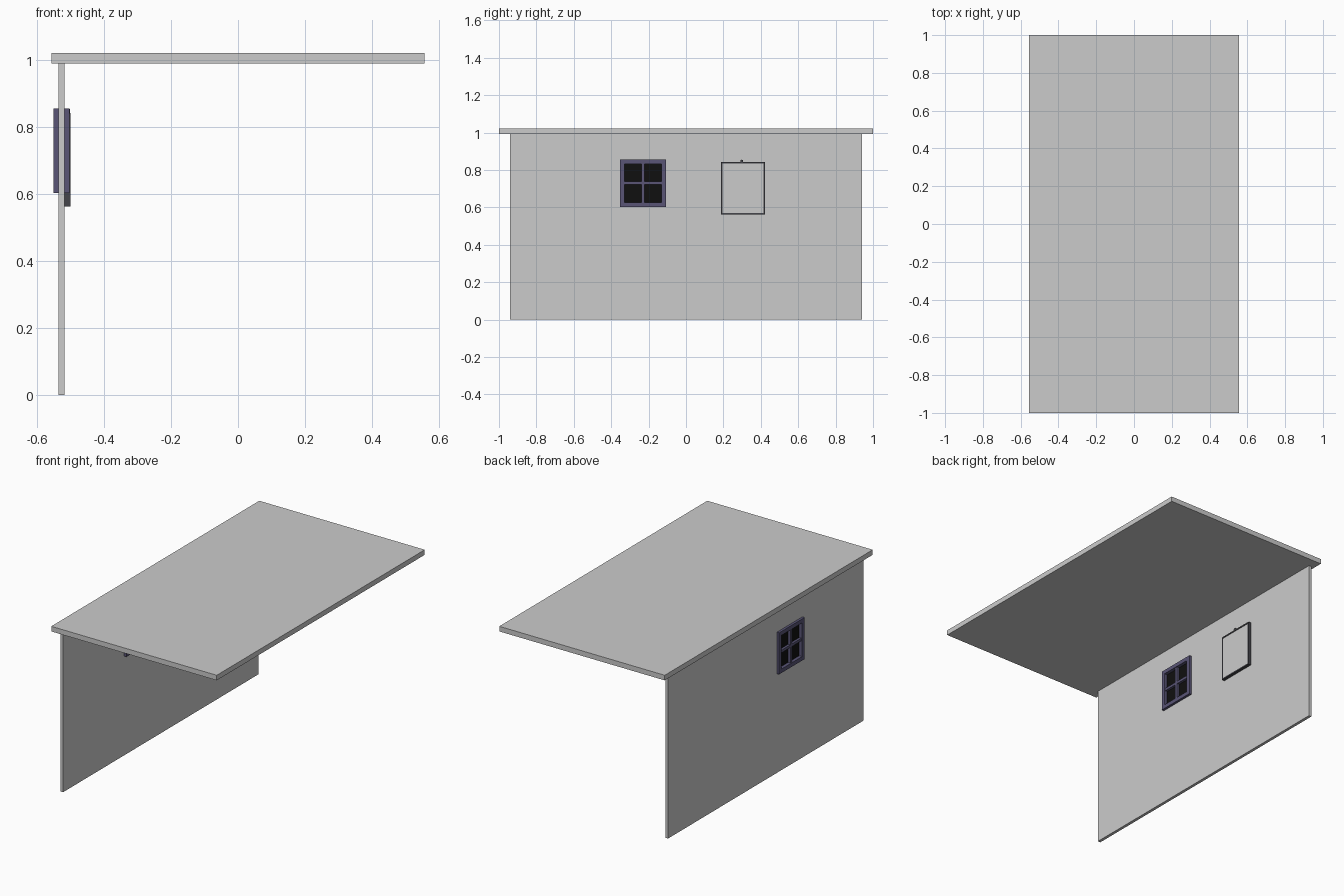
import bpy, bmesh

if "Cube" in bpy.data.objects:
    bpy.data.objects.remove(bpy.data.objects["Cube"])


def material(name, rgb):
    m = bpy.data.materials.new(name)
    m.diffuse_color = (*rgb, 1)
    m.use_nodes = True
    m.node_tree.nodes["Principled BSDF"].inputs["Base Color"].default_value = m.diffuse_color
    return m


def finish(name, bm, mat=None):
    bmesh.ops.recalc_face_normals(bm, faces=bm.faces)
    me = bpy.data.meshes.new(name)
    bm.to_mesh(me)
    bm.free()
    ob = bpy.data.objects.new(name, me)
    bpy.context.collection.objects.link(ob)
    if mat:
        me.materials.append(mat)
    return ob


def box(name, x, y, z, mat=None):
    """Box from (min, max) pairs."""
    bm = bmesh.new()
    bmesh.ops.create_cube(bm, size=1)
    for v in bm.verts:
        v.co = [(r[0] + r[1]) / 2 + c * (r[1] - r[0]) for r, c in zip((x, y, z), v.co)]
    return finish(name, bm, mat)


def ring(name, x, outer, inner, mat=None):
    """Rectangular slab with a rectangular opening; rects are (y0, y1, z0, z1)."""
    bm = bmesh.new()

    def loop(px, r):
        return [bm.verts.new((px, r[a], r[b])) for a, b in ((0, 2), (1, 2), (1, 3), (0, 3))]

    loops = [loop(x[0], outer), loop(x[1], outer), loop(x[1], inner), loop(x[0], inner)]
    for k in range(4):
        a, b = loops[k], loops[(k + 1) % 4]
        for i in range(4):
            j = (i + 1) % 4
            bm.faces.new((a[i], a[j], b[j], b[i]))
    return finish(name, bm, mat)


def inset(r, d):
    return (r[0] + d, r[1] - d, r[2] + d, r[3] - d)


purple = material("window_paint", (0.10, 0.09, 0.18))
black = material("dark_glass", (0.005, 0.005, 0.005))
dark = material("dark_trim", (0.06, 0.06, 0.07))

# Roof slab and wall with window opening
box("roof", (-0.557, 0.557), (-1, 1), (0.991, 1.022))
win = (-0.353, -0.107, 0.603, 0.856)
hole = inset(win, 0.024)
wall_x = (-0.537, -0.519)
ring("wall", wall_x, (-0.94, 0.94, 0, 0.991), inset(win, 0.015))

# Window frame, crossed glazing bars and glass
ring("window_frame", (-0.552, -0.504), win, hole, purple)
cy, cz = (win[0] + win[1]) / 2, (win[2] + win[3]) / 2
box("window_bar_vertical", (-0.548, -0.508), (cy - 0.008, cy + 0.008), hole[2:], purple)
box("window_bar_horizontal", (-0.547, -0.509), hole[:2], (cz - 0.008, cz + 0.008), purple)
box("window_glass", (-0.532, -0.524), hole[:2], hole[2:], black)

# Hanging panel with thin trim and its nail
panel = (0.186, 0.422, 0.563, 0.843)
ring("panel_trim", (-0.519, -0.501), panel, inset(panel, 0.008), dark)
face = inset(panel, 0.008)
box("panel_face", (-0.519, -0.504), face[:2], face[2:])
bm = bmesh.new()
bmesh.ops.create_cone(bm, cap_ends=True, segments=12, radius1=0.008, radius2=0.008, depth=0.018)
nail = finish("panel_nail", bm, dark)
nail.rotation_euler = (0, 1.5708, 0)
nail.location = (-0.511, 0.298, 0.847)
